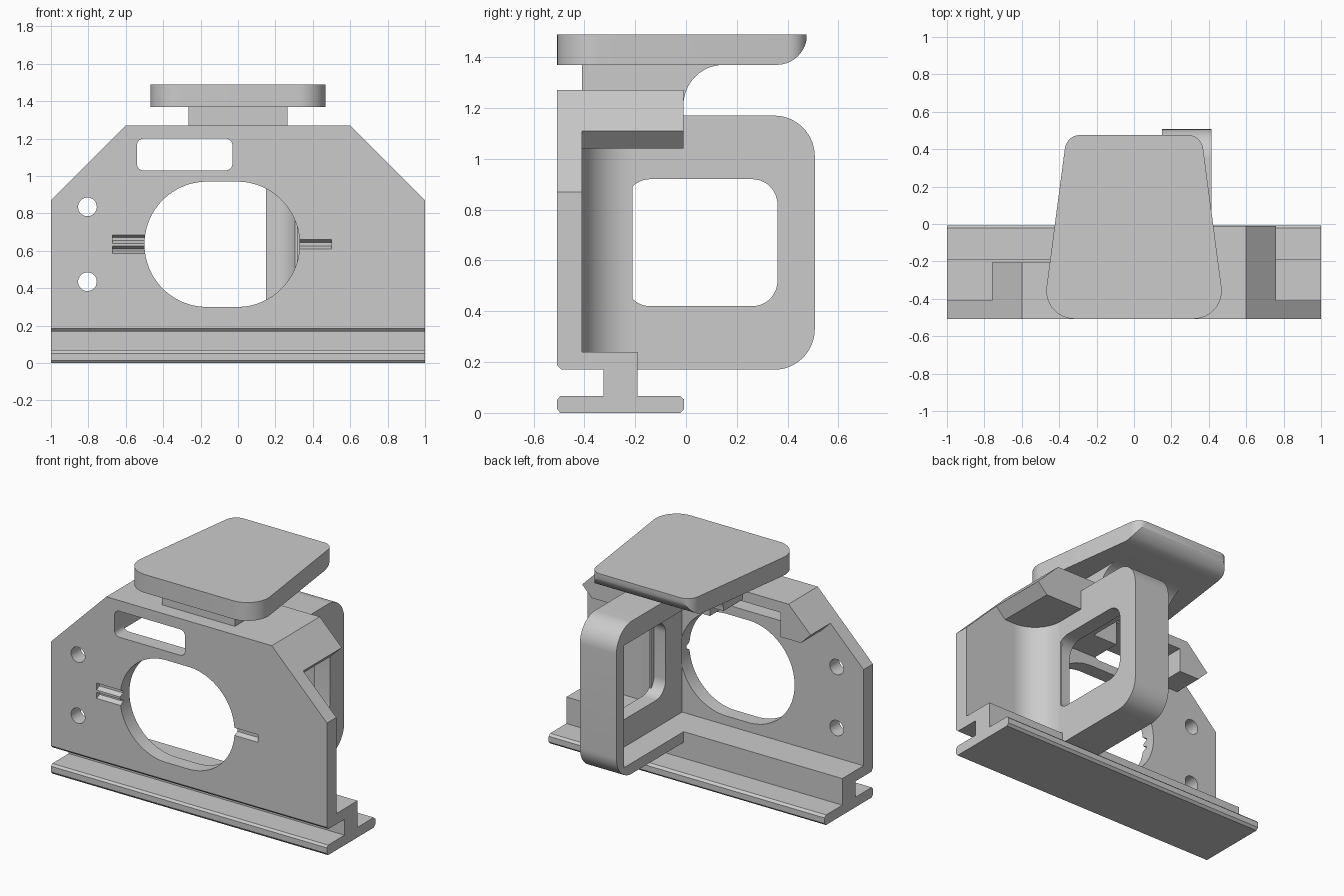
import bpy, bmesh, math
from mathutils import Vector

if "Cube" in bpy.data.objects:
    bpy.data.objects.remove(bpy.data.objects["Cube"])


def rounded(pts, seg=12):
    """Profile from (u, v[, radius]) corners; corners with a radius become arcs."""
    out, n = [], len(pts)
    for i, p in enumerate(pts):
        c = Vector(p[:2])
        r = p[2] if len(p) > 2 else 0
        if r <= 0:
            out.append(c)
            continue
        a = (Vector(pts[i - 1][:2]) - c).normalized()
        b = (Vector(pts[(i + 1) % n][:2]) - c).normalized()
        half = a.angle(b) / 2
        centre = c + (a + b).normalized() * (r / math.sin(half))
        t0 = c + a * (r / math.tan(half)) - centre
        t1 = c + b * (r / math.tan(half)) - centre
        sweep = math.pi - 2 * half
        for k in range(seg + 1):
            f = k / seg
            out.append(centre + (t0 * math.sin((1 - f) * sweep)
                                 + t1 * math.sin(f * sweep)) / math.sin(sweep))
    return out


def prism(name, axis, lo, hi, pts, seg=12):
    """Extrude a profile along an axis: x uses (y,z), y uses (x,z), z uses (x,y)."""
    def place(p, w):
        return {'x': (w, p[0], p[1]), 'y': (p[0], w, p[1]), 'z': (p[0], p[1], w)}[axis]
    prof = rounded(pts, seg)
    bm = bmesh.new()
    a = [bm.verts.new(place(p, lo)) for p in prof]
    b = [bm.verts.new(place(p, hi)) for p in prof]
    bm.faces.new(a)
    bm.faces.new(b)
    for i in range(len(a)):
        j = (i + 1) % len(a)
        bm.faces.new((a[i], a[j], b[j], b[i]))
    bmesh.ops.remove_doubles(bm, verts=bm.verts, dist=1e-5)
    bmesh.ops.recalc_face_normals(bm, faces=bm.faces)
    me = bpy.data.meshes.new(name)
    bm.to_mesh(me)
    bm.free()
    ob = bpy.data.objects.new(name, me)
    bpy.context.collection.objects.link(ob)
    return ob


def rect(u0, u1, v0, v1, r=0):
    return [(u0, v0, r), (u1, v0, r), (u1, v1, r), (u0, v1, r)]


def combine(ob, cutter, op='DIFFERENCE'):
    m = ob.modifiers.new("cut", 'BOOLEAN')
    m.operation, m.object, m.solver = op, cutter, 'EXACT'
    bpy.context.view_layer.objects.active = ob
    bpy.ops.object.modifier_apply(modifier=m.name)
    bpy.data.objects.remove(cutter)


# Front plate with clipped upper corners and a chamfered lower front edge
plate = prism("front_plate", 'y', -.507, -.41,
              [(-1, .17), (1, .17), (1, .87), (.6, 1.27), (-.6, 1.27), (-1, .87)])
combine(plate, prism("cut", 'x', -1.1, 1.1, [(-.53, .15), (-.49, .169), (-.507, .186), (-.53, .186)]))

# Openings: large oval, upper slot, two screw holes
combine(plate, prism("cut", 'y', -.6, -.3, rect(-.5, .33, .3, .97, .3349), 32))
combine(plate, prism("cut", 'y', -.6, -.3, rect(-.54, -.03, 1.03, 1.2, .035)))
for z in (.435, .835):
    combine(plate, prism("cut", 'y', -.6, -.3, rect(-.855, -.755, z - .05, z + .05, .0499), 8))

# Shallow grooves either side of the oval
for x0, x1, z0, z1 in ((-.67, -.45, .585, .625), (-.67, -.45, .64, .685), (.3, .5, .61, .66)):
    combine(plate, prism("cut", 'x', x0, x1,
                         [(-.55, z0), (-.507, z0), (-.477, z0 + .015), (-.477, z1 - .015),
                          (-.507, z1), (-.55, z1)]))

# Mounting rail: foot, web and ledge behind the plate
prism("mounting_rail", 'x', -1, 1,
      [(-.495, 0), (-.022, 0), (-.007, .015), (-.007, .052), (-.022, .066), (-.19, .066),
       (-.19, .24), (-.41, .24), (-.41, .17), (-.325, .17), (-.325, .066),
       (-.495, .066), (-.507, .052), (-.507, .015)])

# Top flange: shallow left half with the slot clearance, deep right half
prism("top_flange_left", 'y', -.41, -.205,
      [(-.76, 1.11), (-.6, 1.27), (.15, 1.27), (.15, 1.04), (-.03, 1.04),
       (-.03, 1.2), (-.54, 1.2), (-.54, 1.04), (-.69, 1.04)])
prism("top_flange_right", 'y', -.41, -.01,
      [(.15, 1.04), (.69, 1.04), (.76, 1.11), (.6, 1.27), (.15, 1.27)])

# Side tray: open on the inside, windowed outer wall
tray = prism("side_tray", 'x', .15, .415,
             [(-.41, .17), (.507, .17, .16), (.507, 1.17, .16), (-.41, 1.17)], 16)
combine(tray, prism("cut", 'z', .24, 1.04,
                    [(.1, -.5), (.315, -.5), (.315, .43, .12), (.1, .43)]))
combine(tray, prism("cut", 'x', .1, .6, rect(-.24, .36, .42, .92, .1)))

# Concave blend between the plate and the tray
prism("tray_fillet", 'z', .24, 1.04,
      [(.4, -.41), (.615, -.41), (.415, -.41, .1999), (.415, -.21), (.4, -.21)], 16)

# Neck carrying the pad, with a curved brace at the back
prism("pad_neck", 'x', -.265, .265,
      [(-.41, 1.27), (-.205, 1.27), (-.205, 1.21), (-.01, 1.21), (-.01, 1.37, .159),
       (.15, 1.37), (.15, 1.375), (-.41, 1.375)], 16)

# Tapered top pad with its lower rear edge rounded
pad = prism("top_pad", 'z', 1.37, 1.49,
            [(-.49, -.507, .15), (.49, -.507, .15), (.36, .475, .08), (-.36, .475, .08)])
combine(pad, prism("cut", 'x', -.7, .7,
                   [(-.6, 1.37), (.476, 1.37, .119), (.476, 1.6), (-.6, 1.6)], 16), 'INTERSECT')

# Smooth the arcs, keep edges sharp
for ob in bpy.context.scene.objects:
    bpy.ops.object.select_all(action='DESELECT')
    ob.select_set(True)
    bpy.context.view_layer.objects.active = ob
    bpy.ops.object.shade_smooth_by_angle(angle=math.radians(30))
